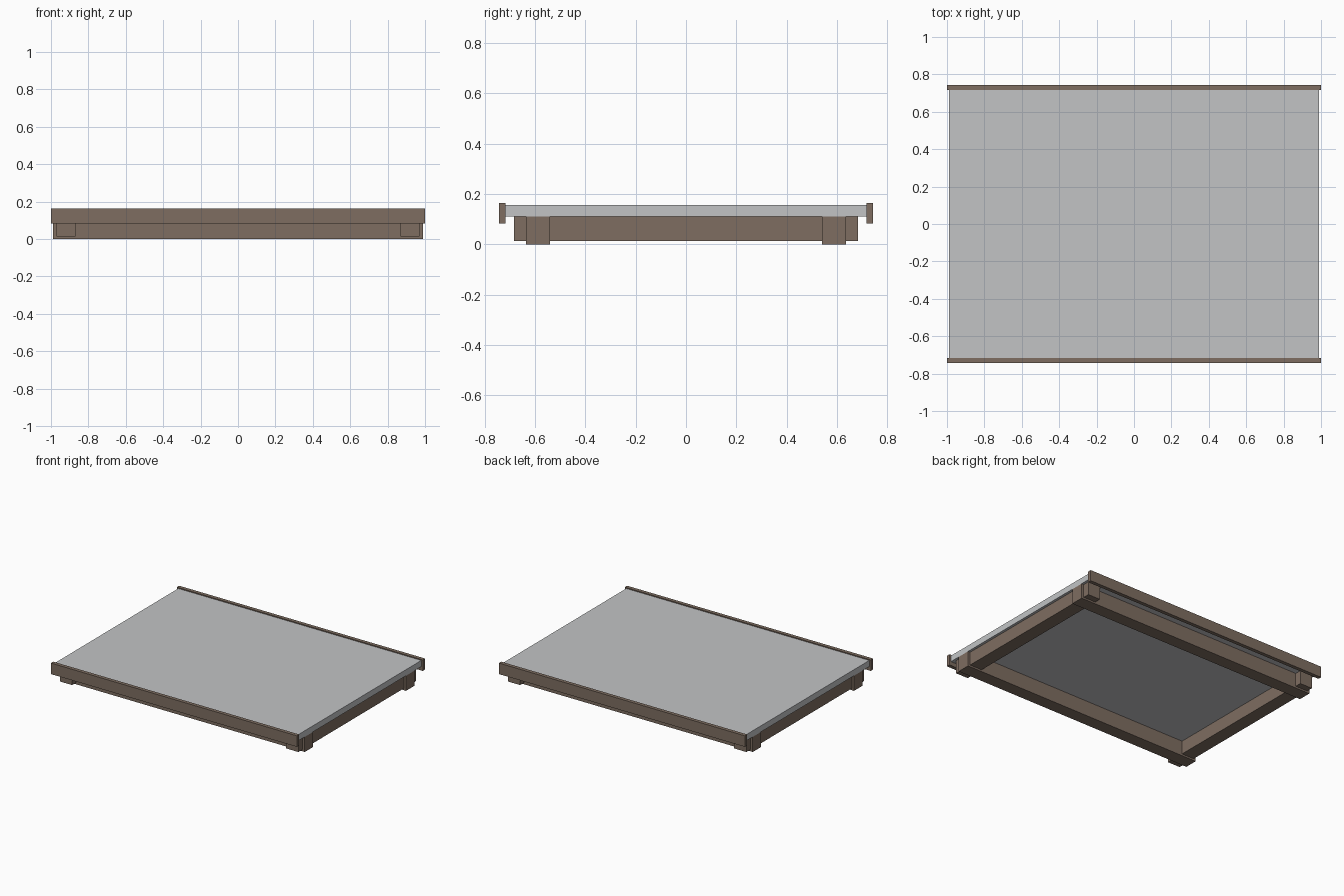
import bpy

if "Cube" in bpy.data.objects:
    bpy.data.objects.remove(bpy.data.objects["Cube"])

def material(name, rgb):
    m = bpy.data.materials.new(name)
    m.diffuse_color = (*rgb, 1)
    m.use_nodes = True
    m.node_tree.nodes["Principled BSDF"].inputs["Base Color"].default_value = m.diffuse_color
    return m

brown = material("brown wood", (0.21, 0.155, 0.12))
grey = material("light grey", (0.54, 0.55, 0.56))

def box(name, x, y, z, mat):
    """Box from (min, max) ranges on each axis."""
    bpy.ops.mesh.primitive_cube_add(size=1, location=[(a + b) / 2 for a, b in (x, y, z)])
    o = bpy.context.object
    o.name = name
    o.scale = [b - a for a, b in (x, y, z)]
    bpy.ops.object.transform_apply(location=False, rotation=False, scale=True)
    o.data.materials.append(mat)

def span(s, a, b):
    return tuple(sorted((s * a, s * b)))

# top slab
box("top_panel", (-0.988, 0.988), (-0.717, 0.717), (0.111, 0.156), grey)

for s, fb, lr in ((-1, "front", "left"), (1, "back", "right")):
    # edging rails along the long sides
    box(fb + "_edge_rail", (-1, 1), span(s, 0.717, 0.744), (0.082, 0.163), brown)
    # crossed base beams with protruding ends
    box(fb + "_long_beam", (-0.988, 0.988), span(s, 0.54, 0.636), (0, 0.111), brown)
    box(lr + "_cross_beam", span(s, 0.87, 0.97), (-0.684, 0.684), (0.013, 0.1105), brown)
